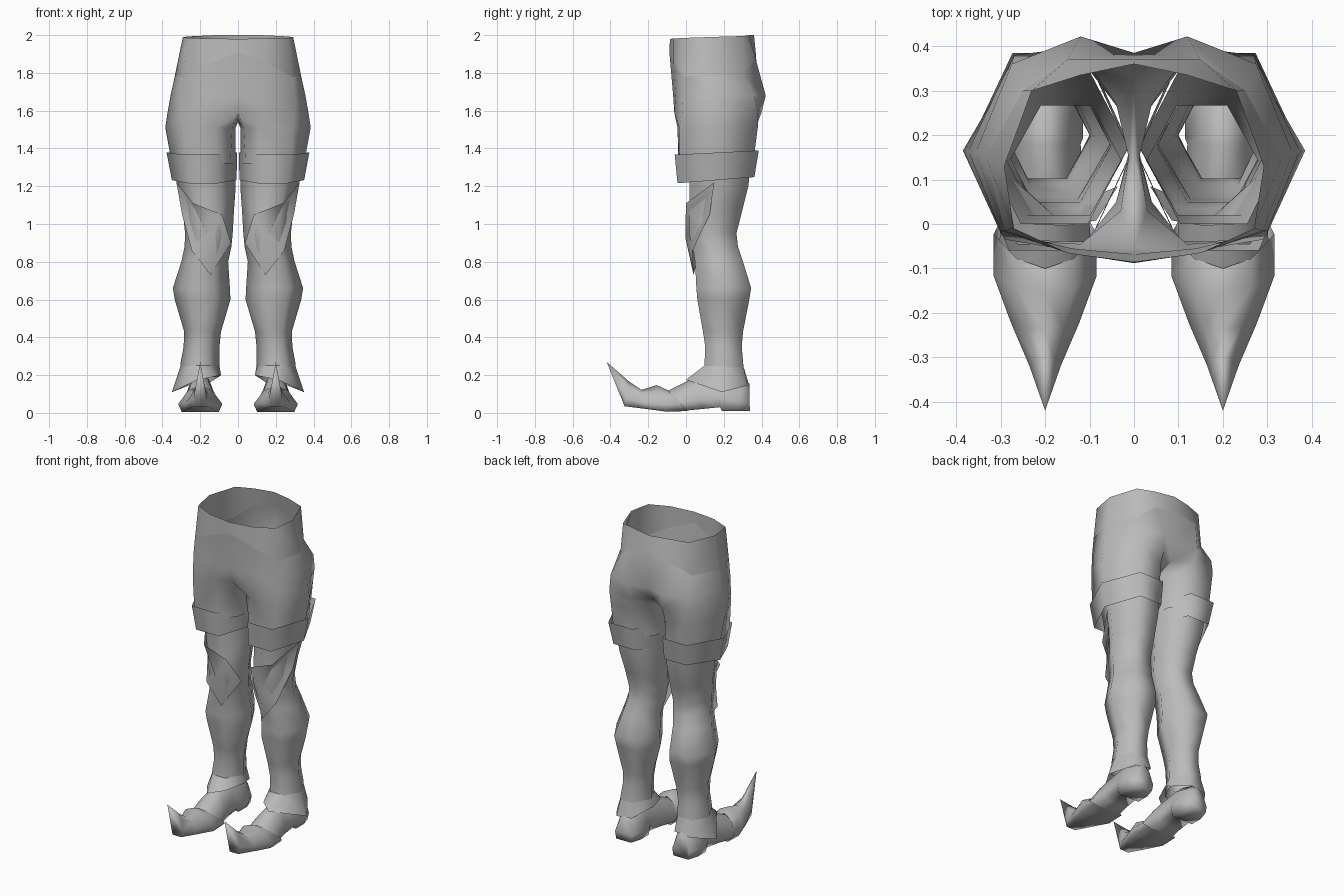
import bpy, bmesh

if "Cube" in bpy.data.objects:
    bpy.data.objects.remove(bpy.data.objects["Cube"])

grey = bpy.data.materials.new("plain_grey")
grey.diffuse_color = (0.5, 0.5, 0.5, 1)
grey.use_nodes = True
grey.node_tree.nodes["Principled BSDF"].inputs["Base Color"].default_value = grey.diffuse_color


def build(name, verts, faces, sharp=()):
    """Right-hand half as a smooth mesh, mirrored across x = 0."""
    me = bpy.data.meshes.new(name)
    me.from_pydata(verts, [], faces)
    bm = bmesh.new()
    bm.from_mesh(me)
    bm.verts.ensure_lookup_table()
    for a, b in sharp:
        e = bm.edges.get((bm.verts[a], bm.verts[b]))
        if e:
            e.smooth = False
    bmesh.ops.recalc_face_normals(bm, faces=bm.faces)
    for f in bm.faces:
        f.smooth = True
    bm.to_mesh(me)
    bm.free()
    me.materials.append(grey)
    ob = bpy.data.objects.new(name, me)
    bpy.context.collection.objects.link(ob)
    mod = ob.modifiers.new("mirror", 'MIRROR')
    mod.use_clip = True
    mod.merge_threshold = 0.0005
    return ob


def loft(name, rings, cap_start=False, apex=None):
    """Closed rings of equal size joined into a tube."""
    n = len(rings[0])
    verts = [p for r in rings for p in r]
    faces = []
    for k in range(len(rings) - 1):
        for i in range(n):
            j = (i + 1) % n
            faces.append((k * n + i, k * n + j, (k + 1) * n + j, (k + 1) * n + i))
    if cap_start:
        faces.append(tuple(range(n)))
    if apex:
        base = (len(rings) - 1) * n
        verts.append(apex)
        faces += [(base + i, base + (i + 1) % n, len(verts) - 1) for i in range(n)]
    return build(name, verts, faces)


def hexring(z, xi, xo, yf, yb, tilt=0.0):
    """Six-sided leg section, flat at front and back; tilt raises the back."""
    w, ym = xo - xi, (yf + yb) / 2
    pts = [(xi, ym), (xi + .28 * w, yf), (xi + .74 * w, yf),
           (xo, ym), (xi + .72 * w, yb), (xi + .27 * w, yb)]
    return [(x, y, z + tilt * (y - ym)) for x, y in pts]


# Trousers: open waist, seam row, then hips dividing into two thighs
waist = [(0, -.085, 1.98), (.15, -.065, 1.982), (.27, -.01, 1.985), (.292, .13, 1.99),
         (.23, .30, 1.995), (.12, .335, 2.0), (0, .36, 2.0)]
seam = [(0, -.088, 1.91), (.15, -.065, 1.85), (.29, -.015, 1.78), (.333, .15, 1.79),
        (.25, .30, 1.79), (.15, .37, 1.87), (0, .37, 1.90)]
hips = [(1.68, [(0, -.068), (.14, -.055), (.30, -.015), (.357, .16), (.275, .36), (.12, .422), (0, .385)]),
        (1.59, [(0, -.055), (.13, -.062), (.30, -.02), (.373, .165), (.27, .38), (.11, .40), (0, .33)])]
thighs = [(1.51, [(.03, .03), (.12, -.045), (.29, -.035), (.385, .165), (.26, .38), (.11, .37), (.04, .27), (.012, .15)]),
          (1.32, [(.04, .05), (.11, -.04), (.28, -.035), (.35, .165), (.255, .355), (.1, .345), (.035, .26), (.012, .16)])]
rows = [waist, seam] + [[(x, y, z) for x, y in r] for z, r in hips]
verts = [p for r in rows for p in r]
faces = [(k * 7 + i, k * 7 + i + 1, k * 7 + i + 8, k * 7 + i + 7)
         for k in range(3) for i in range(6)]
crotch = len(verts)
verts.append((0, .15, 1.54))
for z, r in thighs:
    verts += [(x, y, z) for x, y in r]
top = list(range(21, 29))                      # lowest hip row plus crotch point
for start in (29, 37):
    low = list(range(start, start + 8))
    faces += [(top[i], top[(i + 1) % 8], low[(i + 1) % 8], low[i]) for i in range(8)]
    top = low
build("trousers", verts, faces, [(7 + i, 8 + i) for i in range(6)])

# Thigh bands
loft("thigh_band", [hexring(1.378, .004, .378, -.06, .385, .05),
                    hexring(1.232, .008, .35, -.045, .362, .08)])

# Legs from thigh to ankle
leg = [(1.34, .012, .34, .0, .345), (1.2, .012, .322, .02, .33), (1.06, .022, .292, .015, .295),
       (.95, .028, .28, .015, .267), (.88, .035, .283, .035, .275), (.80, .052, .30, .048, .302),
       (.66, .043, .345, .055, .345), (.60, .04, .335, .06, .335), (.43, .09, .285, .09, .302),
       (.35, .098, .288, .102, .295), (.26, .098, .305, .098, .303), (.19, .10, .30, .09, .31)]
loft("leg", [hexring(*r) for r in leg])

# Knee guards: peaked plates sweeping up the outside
build("knee_guard",
      [(.155, -.004, .93), (.326, .15, 1.22), (.238, .0, 1.11), (.085, .008, 1.05),
       (.036, .085, .90), (.145, .04, .73), (.245, .035, .86), (.296, .125, 1.05)],
      [(0, i, i % 7 + 1) for i in range(1, 8)])

# Ankle collars: flared hem with a pointed outer side
loft("ankle_collar", [
    hexring(.25, .098, .303, .097, .303),
    [(.09, .19, .20), (.135, .06, .19), (.215, .0, .175), (.35, .19, .11), (.26, .325, .145), (.15, .33, .16)]])


def shoe_ring(yb, yt, zb, zt, hw):
    """Shoe section: flat sole, bulging sides, ridged top."""
    h = zt - zb
    prof = [(-.85, 0), (.85, 0), (1, .3), (.55, .8), (0, 1), (-.55, .8), (-1, .3)]
    return [(.2 + hw * u, yb + (yt - yb) * v, zb + h * v) for u, v in prof]


# Shoes with heel block, and curled pointed toe caps
loft("shoe", [shoe_ring(*r) for r in [
    (.338, .335, .01, .155, .06), (.27, .30, .01, .19, .085), (.19, .2, .01, .22, .085),
    (.18, .18, .03, .22, .08), (.08, .06, .02, .195, .085), (0, 0, .012, .165, .10),
    (-.06, -.11, .012, .11, .105)]], cap_start=True)
loft("toe_cap", [shoe_ring(*r) for r in [
    (.01, -.10, .01, .122, .116), (-.10, -.155, .006, .147, .116),
    (-.22, -.235, .022, .122, .076), (-.325, -.30, .035, .165, .036)]],
    apex=(.2, -.42, .27))
